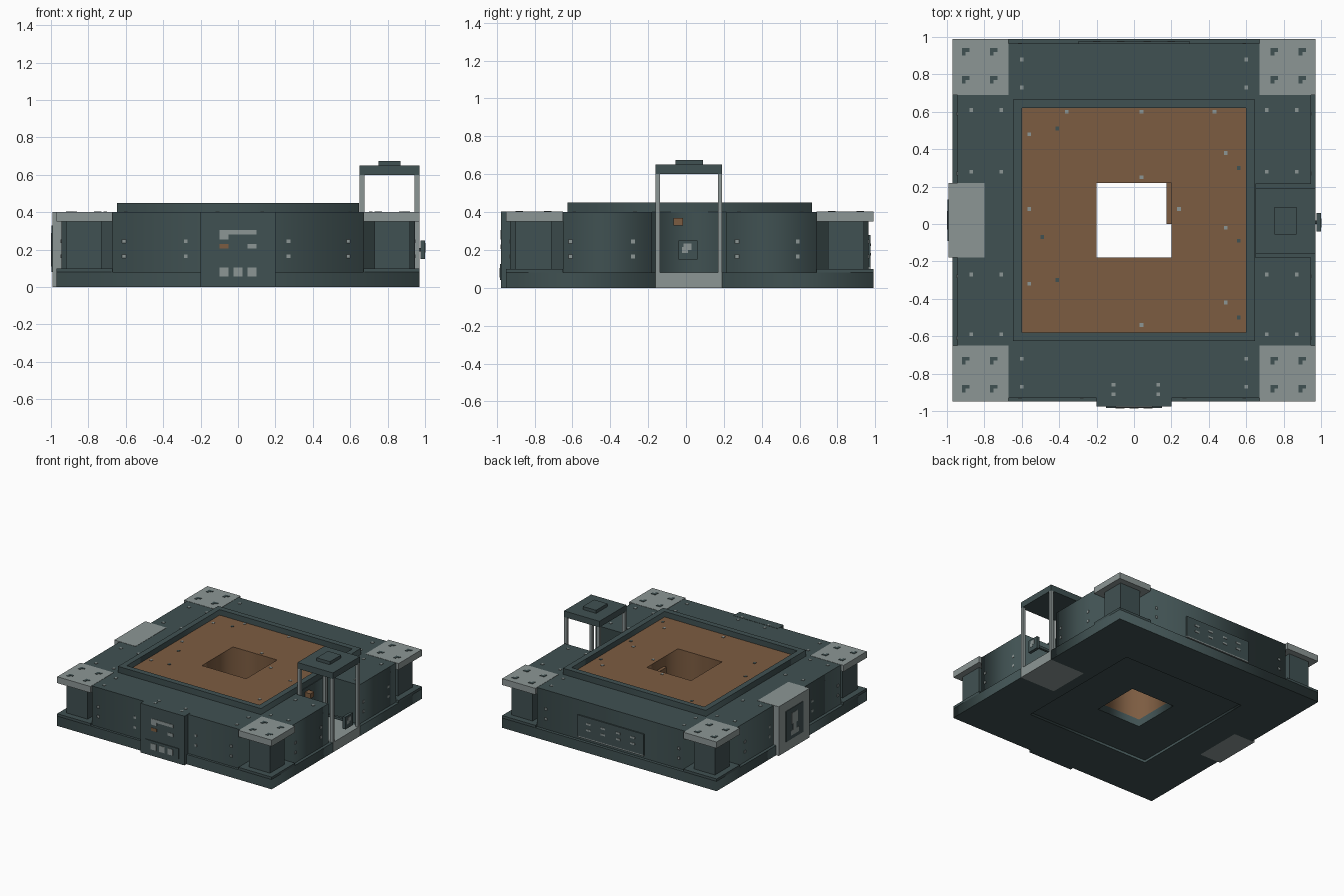
import bpy
import bmesh
from mathutils import Matrix

old = bpy.data.objects.get("Cube")
if old:
    bpy.data.objects.remove(old, do_unlink=True)

YC = 0.02  # centre line of the square plan


def material(name, rgb):
    m = bpy.data.materials.new(name)
    m.use_nodes = True
    m.diffuse_color = (*rgb, 1)
    m.node_tree.nodes["Principled BSDF"].inputs["Base Color"].default_value = (*rgb, 1)
    return m


TEAL = material("dark_teal", (0.051, 0.082, 0.084))
GRAY = material("light_gray", (0.262, 0.305, 0.300))
BROWN = material("brown", (0.202, 0.107, 0.053))


def boxes(name, mat, extents):
    """One object from axis-aligned boxes given as (x0, x1, y0, y1, z0, z1)."""
    bm = bmesh.new()
    for x0, x1, y0, y1, z0, z1 in extents:
        mid = Matrix.Translation(((x0 + x1) / 2, (y0 + y1) / 2, (z0 + z1) / 2))
        size = Matrix.Diagonal((x1 - x0, y1 - y0, z1 - z0, 1))
        bmesh.ops.create_cube(bm, size=1, matrix=mid @ size)
    return finish(name, mat, bm)


def finish(name, mat, bm):
    me = bpy.data.meshes.new(name)
    bm.to_mesh(me)
    bm.free()
    me.materials.append(mat)
    ob = bpy.data.objects.new(name, me)
    bpy.context.collection.objects.link(ob)
    return ob


def square(r):
    return [(-r, YC - r), (r, YC - r), (r, YC + r), (-r, YC + r)]


def prism(name, mat, outline, hole, z0, z1):
    """Outline with a square hole, extruded from z0 to z1."""
    cu = bpy.data.curves.new(name, 'CURVE')
    cu.dimensions = '2D'
    cu.fill_mode = 'BOTH'
    cu.extrude = (z1 - z0) / 2
    for pts in (outline, square(hole)):
        sp = cu.splines.new('POLY')
        sp.points.add(len(pts) - 1)
        for p, (x, y) in zip(sp.points, pts):
            p.co = (x, y, 0, 1)
        sp.use_cyclic_u = True
    tmp = bpy.data.objects.new(name + "_curve", cu)
    bpy.context.collection.objects.link(tmp)
    bpy.context.view_layer.update()
    me = bpy.data.meshes.new_from_object(tmp.evaluated_get(bpy.context.evaluated_depsgraph_get()))
    bpy.data.objects.remove(tmp, do_unlink=True)
    bm = bmesh.new()
    bm.from_mesh(me)
    bpy.data.meshes.remove(me)
    bmesh.ops.remove_doubles(bm, verts=bm.verts, dist=0.0005)
    bmesh.ops.recalc_face_normals(bm, faces=bm.faces)
    bmesh.ops.translate(bm, verts=bm.verts, vec=(0, 0, (z0 + z1) / 2))
    return finish(name, mat, bm)


SIGNS = [(sx, sy) for sx in (-1, 1) for sy in (-1, 1)]


def corner_box(sx, sy, near, far, z0, z1):
    """Box in a corner, spanning near..far from the centre lines."""
    xs, ys = sorted((sx * near, sx * far)), sorted((YC + sy * near, YC + sy * far))
    return (*xs, *ys, z0, z1)


# Base slab with notches for the lift floor and the side panel
base = [(-.97, -.95), (.97, -.95), (.97, -.16), (.65, -.16), (.65, .19), (.97, .19),
        (.97, .99), (-.97, .99), (-.97, .22), (-.8, .22), (-.8, -.18), (-.97, -.18)]
prism("base_underside", TEAL, base, 0.56, 0, 0.02)
prism("base_slab", TEAL, base, 0.2, 0.02, 0.08)

# Main walls, cross-shaped with a lift alcove
walls = [(-.67, -.93), (.67, -.93), (.67, -.65), (.945, -.65), (.945, -.18), (.65, -.18),
         (.65, .215), (.945, .215), (.945, .69), (.67, .69), (.67, .965), (-.67, .965),
         (-.67, .69), (-.945, .69), (-.945, -.65), (-.67, -.65)]
prism("main_walls", TEAL, walls, 0.6, 0.08, 0.40)
prism("rim", TEAL, square(0.646), 0.6, 0.40, 0.45)
prism("inner_floor", BROWN, square(0.6), 0.2, 0.08, 0.405)
boxes("shaft_step", BROWN, [(.175, .2, 0, .22, .26, .33)])

# Corner pillars, pads and caps
boxes("corner_pads", TEAL, [corner_box(a, b, .67, .97, .08, .10) for a, b in SIGNS])
boxes("corner_pillars", TEAL, [corner_box(a, b, .73, .92, .10, .35) for a, b in SIGNS])
boxes("corner_caps", GRAY, [corner_box(a, b, .67, .97, .35, .402) for a, b in SIGNS])
studs = []
for sx, sy in SIGNS:
    for dx in (.75, .90):
        for dy in (.75, .90):
            x, y = sx * dx, YC + sy * dy
            studs += [(x - .02, x + .02, y, y + .02, .402, .405),
                      (x - .02, x, y - .02, y, .402, .405)]
boxes("cap_studs", TEAL, studs)

# Lift: floor, posts, roof, lamp, call box
X0, X1, Y0, Y1 = .65, .97, -.16, .19
boxes("lift_floor", GRAY, [(X0, X1, Y0, Y1, 0, .08)])
boxes("lift_posts", GRAY, [(x, x + .025, y, y + .022, .08, .60)
                           for x in (X0, X1 - .025) for y in (Y0, Y1 - .022)])
boxes("lift_roof", TEAL, [(X0, X1, Y0, Y1, .60, .65)])
boxes("lift_roof_cap", TEAL, [(.75, .87, -.055, .09, .65, .675)])
boxes("call_box", TEAL, [(.975, 1.0, -.04, .06, .15, .25), (.65, .975, 0, .02, .19, .21)])
boxes("call_button", GRAY, [(1.0, 1.002, -.012, .03, .2, .235), (1.0, 1.002, -.02, .01, .185, .215)])
boxes("lift_lever", BROWN, [(.65, .70, -.065, -.015, .33, .37)])

# Side panel with a dark framed keyhole
boxes("side_panel", GRAY, [(-.993, -.8, -.18, .22, 0, .402)])
boxes("side_panel_plate", TEAL, [(-.998, -.993, -.09, .13, .08, .33)])
boxes("side_panel_keyhole", GRAY, [(-1.0, -.998, -.02, .06, .20, .29),
                                   (-1.0, -.998, .0, .04, .15, .20),
                                   (-1.0, -.998, -.03, .07, .11, .15)])

# Front control panel
boxes("front_panel", TEAL, [(-.2, .2, -.977, -.9, 0, .402)])
boxes("front_panel_plate", TEAL, [(-.15, .15, -.983, -.977, .04, .125)])
F = -.986
boxes("front_panel_keys", GRAY,
      [(x - .024, x + .024, F, -.983, .055, .105) for x in (-.075, 0, .075)]
      + [(-.1, .1, -.980, -.977, .28, .305), (-.1, -.05, -.980, -.977, .255, .28),
         (.05, .1, -.980, -.977, .205, .23)])
boxes("front_panel_lamp", BROWN, [(-.1, -.05, -.980, -.977, .205, .23)])

# Back plate with small keys
boxes("back_plate", TEAL, [(-.3, .3, .965, .975, .11, .28)])
boxes("back_ledge", GRAY, [(-.3, .3, .965, .975, .10, .11)])
boxes("back_keys", GRAY, [(x - .02, x + .02, .975, .978, z, z + .015)
                          for x in (-.2, -.07, .07, .2) for z in (.17, .22)])

# Rivets: tiny plates on the walls, deck and floor
R, T = .01, .003
rivets = []
for z in (.165, .245):
    for u in (-.61, -.28, .27, .59):
        rivets += [(u - R, u + R, -.93 - T, -.93, z - R, z + R),
                   (u - R, u + R, .965, .965 + T, z - R, z + R)]
        for s in (-1, 1):
            x0, x1 = sorted((s * .945, s * (.945 + T)))
            rivets.append((x0, x1, u - R, u + R, z - R, z + R))
deck = [(s * x, y) for s in (-1, 1) for x in (.71, .87) for y in (-.59, -.27, .28, .61)]
deck += [(s * .6, y) for s in (-1, 1) for y in (-.87, -.72, .73, .88)]
deck += [(x, y) for x in (-.11, .13) for y in (-.91, -.86)]
rivets += [(x - R, x + R, y - R, y + R, .40, .404) for x, y in deck]
floor_spots = [(-.36, .6), (.04, .6), (.43, .6), (-.56, .48), (.49, .38), (.04, .25), (.24, .08),
               (-.56, .08), (.49, -.02), (-.56, -.32), (.49, -.42), (.04, -.54)]
rivets += [(x - R, x + R, y - R, y + R, .405, .408) for x, y in floor_spots]
boxes("rivets", GRAY, rivets)
dark_spots = [(-.41, .51), (.56, .3), (-.49, -.07), (.56, -.09), (-.41, -.3), (.56, -.5)]
boxes("dark_rivets", TEAL, [(x - R, x + R, y - R, y + R, .405, .408) for x, y in dark_spots])
